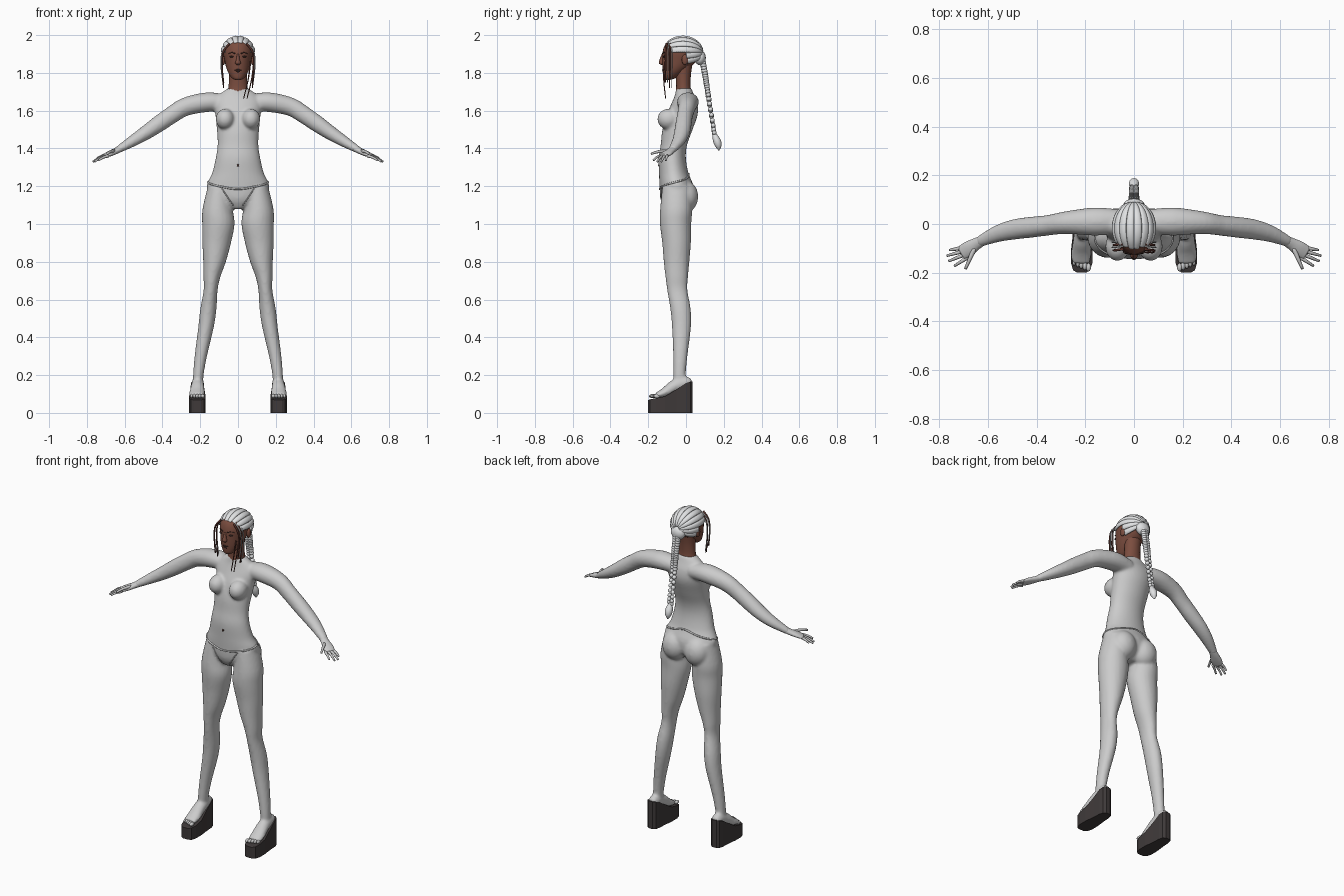
import bpy, bmesh
from math import sin, cos, pi, radians
from mathutils import Vector, Matrix
from mathutils.bvhtree import BVHTree

if "Cube" in bpy.data.objects:
    bpy.data.objects.remove(bpy.data.objects["Cube"])


def material(name, *rgb):
    m = bpy.data.materials.new(name)
    m.use_nodes = True
    m.diffuse_color = (*rgb, 1)
    m.node_tree.nodes["Principled BSDF"].inputs["Base Color"].default_value = (*rgb, 1)
    return m


GREY = material("body grey", .6, .6, .6)
PALE = material("hair grey", .75, .76, .77)
SKIN = material("face brown", .2, .075, .05)
LOCK = material("lock brown", .12, .04, .03)
DARK = material("detail dark", .05, .025, .02)
SHOE = material("shoe black", .05, .042, .042)


def catmull(rows, steps):
    """Smooth a list of number rows."""
    rows = [Vector(r) for r in rows]
    out = []
    for i in range(len(rows) - 1):
        a, b, c, d = rows[max(i - 1, 0)], rows[i], rows[i + 1], rows[min(i + 2, len(rows) - 1)]
        for k in range(steps):
            t = k / steps
            out.append(b + (c - a) * (t / 2) + (a * 2 - b * 5 + c * 4 - d) * (t * t / 2)
                       + (b * 3 - a - c * 3 + d) * (t ** 3 / 2))
    return out + [rows[-1]]


def loft(bm, rows, up=None, n=20, steps=4):
    """Skin ellipses (x, y, z, width, depth); level rings unless an up vector is given."""
    rows = catmull(rows, steps)
    rings = []
    for i, r in enumerate(rows):
        u, v = Vector((1, 0, 0)), Vector((0, 1, 0))
        if up:
            t = (rows[min(i + 1, len(rows) - 1)] - rows[max(i - 1, 0)])
            t = Vector(t[:3]).normalized()
            u = t.cross(Vector(up)).normalized()
            v = u.cross(t)
        c = Vector(r[:3])
        rings.append([bm.verts.new(c + u * r[3] * cos(2 * pi * k / n) + v * r[4] * sin(2 * pi * k / n))
                      for k in range(n)])
    for p, q in zip(rings, rings[1:]):
        for k in range(n):
            bm.faces.new((p[k], p[k - 1], q[k - 1], q[k]))
    bm.faces.new(rings[0])
    bm.faces.new(rings[-1])


def tube(bm, points, r, up=(0, 1, 0), tip=.6):
    last = len(points) - 1
    loft(bm, [(*p, r * (1 - (1 - tip) * i / last), r * (1 - (1 - tip) * i / last))
              for i, p in enumerate(points)], up, 8, 3)


def blob(bm, centre, size, seg=16):
    m = Matrix.Translation(centre) @ Matrix.Diagonal((*size, 1))
    bmesh.ops.create_uvsphere(bm, u_segments=seg, v_segments=seg // 2 + 2, radius=1, matrix=m)


def finish(bm, name, mat, mirror=False, smooth=True):
    bmesh.ops.recalc_face_normals(bm, faces=bm.faces)
    for f in bm.faces:
        f.smooth = smooth
    me = bpy.data.meshes.new(name)
    bm.to_mesh(me)
    bm.free()
    me.materials.append(mat)
    ob = bpy.data.objects.new(name, me)
    bpy.context.collection.objects.link(ob)
    if mirror:
        ob.modifiers.new("Mirror", 'MIRROR').use_mirror_merge = False
    return ob


# Body: torso, bust, seat, leg, foot and arm fused into one skin
bm = bmesh.new()
torso = [(-.06, 1.08, .04, .05), (-.05, 1.13, .13, .085), (-.05, 1.2, .166, .09),
         (-.065, 1.27, .137, .078), (-.073, 1.35, .118, .072), (-.064, 1.42, .108, .07),
         (-.045, 1.5, .112, .08), (-.02, 1.58, .12, .082), (-.008, 1.64, .13, .068),
         (-.008, 1.685, .1, .05), (-.012, 1.72, .05, .04)]
loft(bm, [(0, *r) for r in torso], n=32)
blob(bm, (.068, -.092, 1.555), (.05, .06, .055), 24)
blob(bm, (.074, -.005, 1.145), (.076, .07, .085), 24)
loft(bm, [(.1, -.05, 1.2, .06, .075), (.108, -.052, 1.08, .08, .085), (.104, -.055, 1, .086, .083),
          (.113, -.05, .9, .076, .076), (.124, -.05, .8, .06, .068), (.138, -.049, .72, .045, .06),
          (.145, -.046, .65, .037, .054), (.157, -.029, .55, .043, .054), (.17, -.024, .45, .041, .05),
          (.197, -.03, .3, .033, .038), (.21, -.034, .2, .028, .033), (.213, -.03, .13, .027, .035)], n=24)
loft(bm, [(.213, .03, .16, .02, .018), (.213, 0, .16, .031, .033), (.214, -.06, .142, .035, .034),
          (.216, -.11, .11, .041, .026), (.217, -.16, .09, .04, .014)], (0, 0, 1))
loft(bm, [(.06, .01, 1.64, .05, .045), (.16, .01, 1.645, .058, .052), (.275, .006, 1.622, .047, .049),
          (.35, -.005, 1.578, .042, .046), (.42, -.013, 1.53, .043, .044), (.49, -.022, 1.482, .042, .038),
          (.56, -.04, 1.438, .035, .03), (.64, -.075, 1.39, .022, .018)], (0, 0, 1))
body = finish(bm, "body", GREY, True)
rm = body.modifiers.new("Fuse", 'REMESH')
rm.mode, rm.voxel_size, rm.use_smooth_shade = 'VOXEL', .008, True
sm = body.modifiers.new("Soften", 'SMOOTH')
sm.factor, sm.iterations = .5, 6

# Hands
bm = bmesh.new()
loft(bm, [(.62, -.067, 1.4, .021, .018), (.65, -.083, 1.385, .025, .016), (.68, -.103, 1.372, .032, .014),
          (.708, -.12, 1.36, .029, .01)], (0, 0, 1), 16)
for k, tip in enumerate([(.757, -.107, 1.337), (.768, -.13, 1.33), (.76, -.152, 1.33), (.737, -.172, 1.338)]):
    base = Vector((.716 - .01 * k, -.1 - .013 * k, 1.36))
    tip = Vector(tip)
    tube(bm, [base, base.lerp(tip, .5) + Vector((0, 0, .004)), tip], .0085, (0, 0, 1))
tube(bm, [(.655, -.1, 1.385), (.675, -.145, 1.383), (.692, -.184, 1.372)], .01, (0, 0, 1))
finish(bm, "hands", GREY, True)

# Toes
bm = bmesh.new()
for k in range(5):
    blob(bm, (.187 + .0148 * k, -.178 + .006 * k, .089), (.011 - .0009 * k, .018, .011), 10)
finish(bm, "toes", GREY, True)

# Wedge shoes: four-cornered sections from toe to heel
bm = bmesh.new()
rings = []
for y, w, top in [(-.2, .018, .068), (-.19, .035, .072), (-.16, .044, .078), (-.11, .044, .088),
                  (-.05, .037, .125), (0, .034, .158), (.024, .028, .166), (.035, .014, .167)]:
    rings.append([bm.verts.new((.215 + s * w, y, z)) for s, z in ((-1, 0), (1, 0), (1, top), (-1, top))])
for p, q in zip(rings, rings[1:]):
    for k in range(4):
        bm.faces.new((p[k], p[k - 1], q[k - 1], q[k]))
bm.faces.new(rings[0])
bm.faces.new(rings[-1])
finish(bm, "wedge_shoes", SHOE, True, False)

# Hip string and brief edges, laid on the fused body
deps = bpy.context.evaluated_depsgraph_get()
tree = BVHTree.FromObject(body, deps)


def on_body(start, aim):
    hit = tree.ray_cast(Vector(start), (Vector(aim) - Vector(start)).normalized())[0]
    return hit if hit else Vector(aim)


bm = bmesh.new()
belt = []
for k in range(49):
    a = 2 * pi * k / 48
    z = 1.225 + .04 * sin(a)
    belt.append(on_body((cos(a), sin(a), z), (0, -.05, z)))
tube(bm, belt, .005, (0, 0, 1), 1)
for s in (-1, 1):
    edge = [(.085, 1.188), (.06, 1.15), (.04, 1.12), (.025, 1.1)]
    tube(bm, [on_body((s * x, -1, z), (s * x, 0, z)) for x, z in edge], .003, (0, 1, 0), 1)
finish(bm, "brief_string", GREY)

# Navel
bm = bmesh.new()
blob(bm, on_body((0, -1, 1.31), (0, 0, 1.31)), (.007, .003, .007), 10)
finish(bm, "navel", DARK)

# Neck and head
bm = bmesh.new()
loft(bm, [(0, -.012, 1.695, .058, .043), (0, -.014, 1.73, .05, .038), (0, -.014, 1.79, .047, .04),
          (0, -.01, 1.85, .05, .045)])
finish(bm, "neck", SKIN)
bm = bmesh.new()
loft(bm, [(0, -.098, 1.763, .014, .014), (0, -.085, 1.775, .035, .035), (0, -.06, 1.815, .058, .064),
          (0, -.034, 1.865, .071, .092), (0, -.022, 1.915, .079, .101), (0, -.02, 1.955, .068, .086),
          (0, -.018, 1.982, .04, .05), (0, -.018, 1.988, .01, .01)], n=28)
loft(bm, [(0, -.12, 1.9, .006, .008), (0, -.127, 1.873, .009, .012), (0, -.13, 1.852, .015, .014),
          (0, -.125, 1.843, .009, .008)], n=12)
for s in (-1, 1):
    blob(bm, (s * .077, -.005, 1.87), (.01, .018, .028), 12)
finish(bm, "head", SKIN)

# Eyes, brows and lips
bm = bmesh.new()
for s in (-1, 1):
    blob(bm, (s * .032, -.115, 1.886), (.013, .008, .005), 12)
    tube(bm, [(s * .015, -.124, 1.902), (s * .033, -.118, 1.908), (s * .05, -.104, 1.902)], .003, (0, 0, 1))
blob(bm, (0, -.117, 1.816), (.022, .01, .005), 12)
blob(bm, (0, -.114, 1.807), (.018, .012, .006), 12)
finish(bm, "face_details", DARK)

# Swept hair bands running from the hairline back to the knot
bm = bmesh.new()
for k in range(12):
    a = radians(-121 + 22 * k)
    low = abs(a) > 1.4
    begin = 1.75 if low else .62 + .25 * abs(a)
    rows = []
    for j in range(8):
        t = begin + (2.95 - begin) * j / 7
        rows.append((.085 * sin(t) * sin(a), -.017 - .104 * cos(t), 1.905 + .086 * sin(t) * cos(a),
                     .004 + .0125 * sin(t), .007))
    loft(bm, rows, (sin(a), 0, cos(a)), 10, 3)
finish(bm, "hair_bands", PALE)
bm = bmesh.new()
blob(bm, (0, .075, 1.88), (.045, .03, .04))
finish(bm, "hair_knot", PALE)

# Braid: crossed beads down the back, ending in a tuft
bm = bmesh.new()
path = catmull([(0, .085, 1.88), (0, .103, 1.78), (0, .118, 1.68), (0, .15, 1.48)], 8)
for i, p in enumerate(path):
    for s in (-1, 1):
        blob(bm, p + Vector((s * .009, 0, s * .004)), (.016 - .0002 * i, .017 - .0002 * i, .012), 10)
loft(bm, [(0, .15, 1.48, .01, .01), (0, .163, 1.445, .021, .021), (0, .17, 1.415, .018, .018),
          (0, .174, 1.39, .003, .003)], n=12)
finish(bm, "braid", PALE)

# Loose locks framing the face
for name, mat, shift in (("brown_locks", LOCK, 0), ("grey_locks", PALE, .012)):
    bm = bmesh.new()
    for s in (-1, 1):
        for k in range(2):
            y = -.108 + .022 * k + shift
            tube(bm, [(s * .045, y + .005, 1.955), (s * (.078 + shift / 2), y, 1.91),
                      (s * (.084 + shift / 2), y, 1.83), (s * .076, y - .002, 1.75 - .03 * k)],
                 .0055 - shift / 6)
    if not shift:
        for x in (.03, .048):
            tube(bm, [(x + .036, -.112, 1.86), (x + .025, -.118, 1.77), (x, -.108, 1.665)], .004)
    finish(bm, name, mat)
